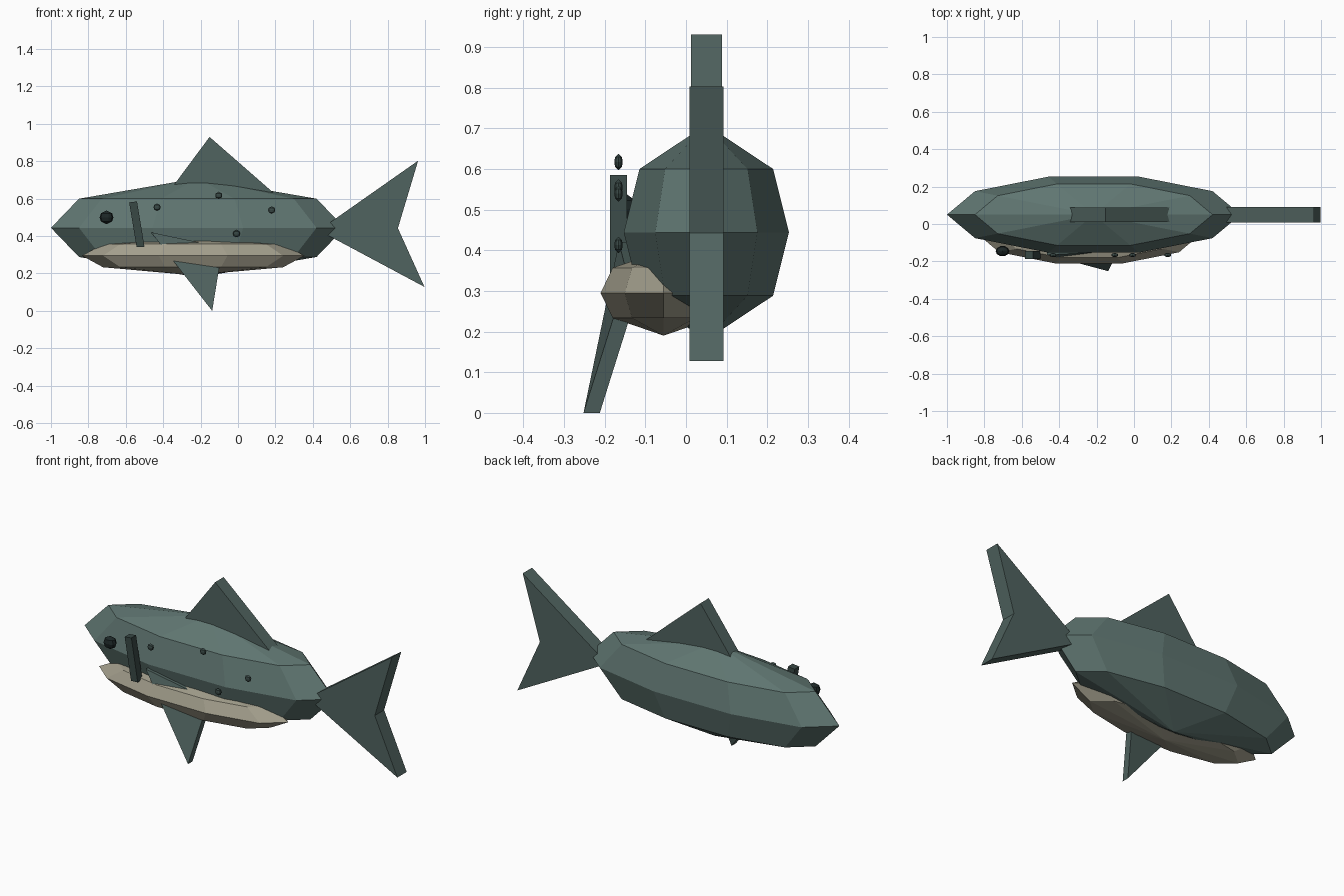
import bpy, bmesh
from math import sin, cos, pi, radians
from mathutils import Vector

if "Cube" in bpy.data.objects:
    bpy.data.objects.remove(bpy.data.objects["Cube"])


def material(name, rgb):
    m = bpy.data.materials.new(name)
    m.diffuse_color = (*rgb, 1)
    m.use_nodes = True
    m.node_tree.nodes["Principled BSDF"].inputs["Base Color"].default_value = m.diffuse_color
    return m


SKIN = material("skin", (0.115, 0.18, 0.165))
FIN = material("fin_skin", (0.08, 0.125, 0.115))
PALE = material("pale_belly", (0.36, 0.34, 0.26))
DARK = material("dark", (0.012, 0.02, 0.02))
SPOT = material("spot_grey", (0.04, 0.065, 0.06))


def finish(bm, name, mat):
    bmesh.ops.recalc_face_normals(bm, faces=bm.faces)
    me = bpy.data.meshes.new(name)
    bm.to_mesh(me)
    bm.free()
    me.materials.append(mat)
    ob = bpy.data.objects.new(name, me)
    bpy.context.collection.objects.link(ob)
    return ob


def faceted_ball(name, centre, radii, mat, sides=10):
    """Ten-sided ball: equator, two rings at 36 degrees and two poles."""
    bm = bmesh.new()
    c, r = Vector(centre), Vector(radii)
    rings = []
    for lat in (-36, 0, 36):
        t = radians(lat)
        rings.append([bm.verts.new(c + r * Vector((cos(t) * cos(a), cos(t) * sin(a), sin(t))))
                      for a in (2 * pi * i / sides for i in range(sides))])
    low = bm.verts.new(c - Vector((0, 0, r.z)))
    high = bm.verts.new(c + Vector((0, 0, r.z)))
    for i in range(sides):
        j = (i + 1) % sides
        for lo, hi in zip(rings, rings[1:]):
            bm.faces.new((lo[i], lo[j], hi[j], hi[i]))
        bm.faces.new((low, rings[0][j], rings[0][i]))
        bm.faces.new((high, rings[-1][i], rings[-1][j]))
    return finish(bm, name, mat)


def plate(name, front_points, thickness, mat):
    """Flat outline thickened backwards along +y."""
    bm = bmesh.new()
    front = [bm.verts.new(p) for p in front_points]
    back = [bm.verts.new((x, y + thickness, z)) for x, y, z in front_points]
    bm.faces.new(front)
    bm.faces.new(back[::-1])
    for i in range(len(front)):
        j = (i + 1) % len(front)
        bm.faces.new((front[j], front[i], back[i], back[j]))
    return finish(bm, name, mat)


def at_y(y, outline):
    return [(x, y, z) for x, z in outline]


# Body and pale belly
faceted_ball("body", (-0.215, 0.05, 0.444), (0.785, 0.2135, 0.265), SKIN)
faceted_ball("belly", (-0.24, -0.055, 0.295), (0.595, 0.163, 0.105), PALE)

# Tail and dorsal fin
plate("tail_fin", at_y(0.008, [(0.46, 0.45), (0.963, 0.803), (0.855, 0.442),
                               (0.997, 0.128), (0.46, 0.415)]), 0.084, FIN)
plate("dorsal_fin", at_y(0.012, [(-0.36, 0.65), (-0.152, 0.93), (0.22, 0.605)]), 0.076, FIN)

# Side fin leaning outwards
plate("side_fin", [(-0.465, -0.165, 0.42), (-0.138, -0.252, 0.0),
                   (-0.083, -0.145, 0.34)], 0.04, FIN)

# Gill slit
plate("gill", at_y(-0.187, [(-0.582, 0.58), (-0.54, 0.585), (-0.5, 0.343),
                            (-0.542, 0.341)]), 0.042, SPOT)

# Eye and flank spots
faceted_ball("eye", (-0.703, -0.145, 0.5), (0.037, 0.028, 0.037), DARK)
for i, (x, z) in enumerate([(-0.433, 0.554), (-0.103, 0.617), (0.18, 0.539), (-0.008, 0.413)]):
    faceted_ball(f"spot_{i + 1}", (x, -0.166, z), (0.019, 0.011, 0.02), SPOT)
